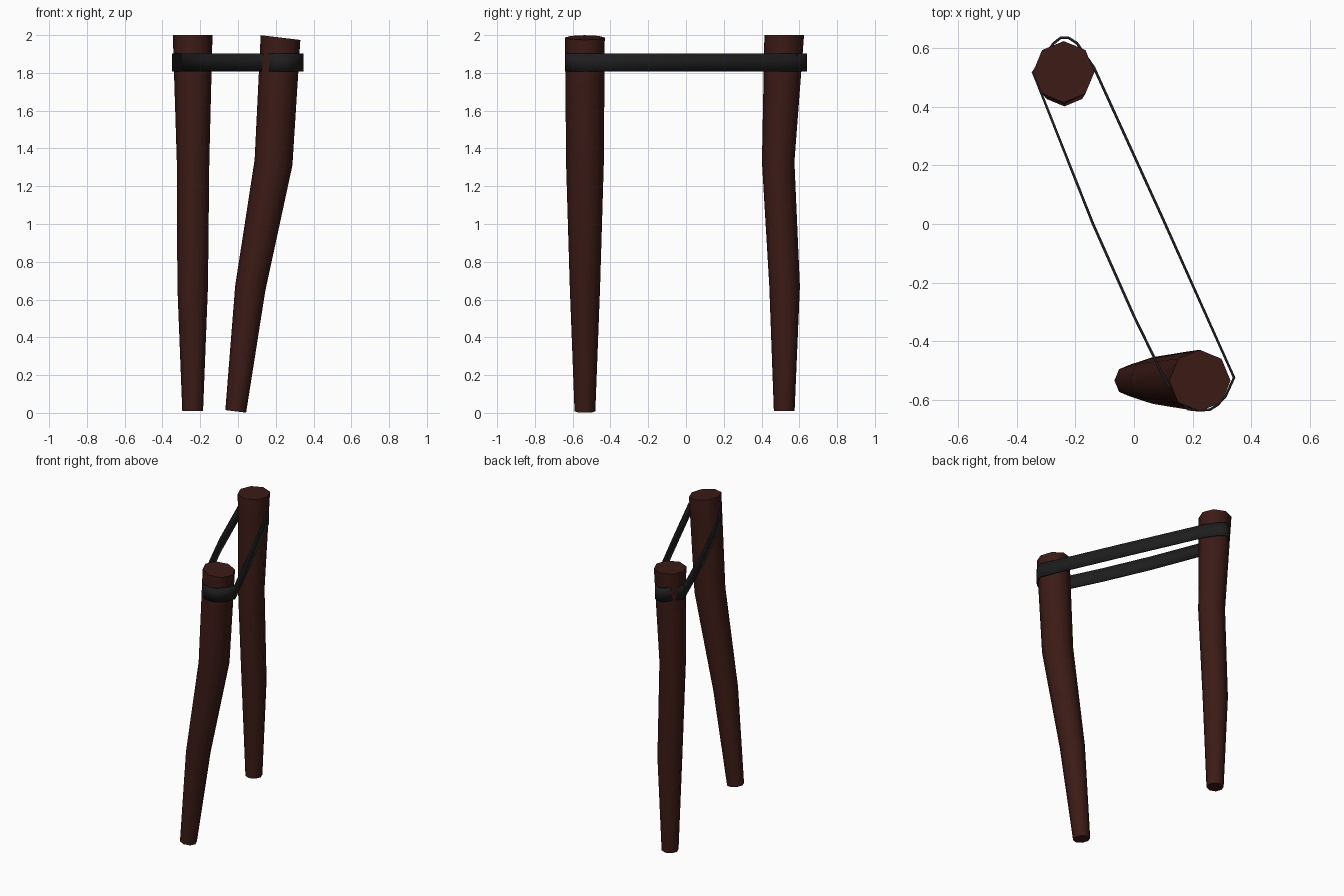
import bpy, bmesh, math
from mathutils import Vector

if "Cube" in bpy.data.objects:
    bpy.data.objects.remove(bpy.data.objects["Cube"])


def material(name, color):
    m = bpy.data.materials.new(name)
    m.diffuse_color = (*color, 1)
    m.use_nodes = True
    m.node_tree.nodes["Principled BSDF"].inputs["Base Color"].default_value = m.diffuse_color
    return m


def finish(name, bm, mat):
    bmesh.ops.recalc_face_normals(bm, faces=bm.faces)
    me = bpy.data.meshes.new(name)
    bm.to_mesh(me)
    bm.free()
    me.materials.append(mat)
    ob = bpy.data.objects.new(name, me)
    bpy.context.collection.objects.link(ob)
    bpy.context.view_layer.objects.active = ob
    ob.select_set(True)
    bpy.ops.object.shade_smooth_by_angle(angle=math.radians(50))
    ob.select_set(False)
    return ob


def pole(name, rings, mat, sides=8):
    """rings: (x, y, z, radius, rise of z per unit x)"""
    bm = bmesh.new()
    loops = []
    for x, y, z, r, tilt in rings:
        loop = []
        for i in range(sides):
            a = 2 * math.pi * i / sides
            dx, dy = r * math.cos(a), r * math.sin(a)
            loop.append(bm.verts.new((x + dx, y + dy, z + dx * tilt)))
        loops.append(loop)
    for lo, hi in zip(loops, loops[1:]):
        for i in range(sides):
            j = (i + 1) % sides
            bm.faces.new((lo[i], lo[j], hi[j], hi[i]))
    bm.faces.new(loops[0][::-1])
    bm.faces.new(loops[-1])
    return finish(name, bm, mat)


wood = material("dark_wood", (0.045, 0.011, 0.008))
rubber = material("black_band", (0.013, 0.013, 0.014))

# Back pole, nearly upright with a slight bend
pole("back_pole", [(-0.24, 0.52, 0.01, 0.055, 0),
                   (-0.24, 0.522, 0.67, 0.081, 0),
                   (-0.238, 0.488, 1.33, 0.086, 0),
                   (-0.24, 0.52, 2.0, 0.105, 0)], wood)

# Front pole, leaning to the right
pole("front_pole", [(-0.012, -0.535, 0.008, 0.055, -0.12),
                    (0.065, -0.535, 0.66, 0.08, -0.15),
                    (0.188, -0.535, 1.325, 0.1, -0.15),
                    (0.225, -0.535, 1.987, 0.105, -0.12)], wood)

# Elastic band looped round both poles
path = [(-0.345, 0.518), (-0.275, 0.617), (-0.25, 0.637), (-0.225, 0.637),
        (-0.195, 0.618), (-0.137, 0.535), (0.1, 0.015), (0.342, -0.525),
        (0.312, -0.59), (0.285, -0.618), (0.26, -0.634), (0.225, -0.637),
        (0.185, -0.633), (0.145, -0.59), (0.105, -0.53), (0.0, -0.315),
        (-0.14, 0.0)]
bm = bmesh.new()
low = [bm.verts.new((x, y, 1.807)) for x, y in path]
high = [bm.verts.new((x, y, 1.902)) for x, y in path]
for i in range(len(path)):
    j = (i + 1) % len(path)
    bm.faces.new((low[i], low[j], high[j], high[i]))
band = finish("elastic_band", bm, rubber)
solid = band.modifiers.new("thickness", 'SOLIDIFY')
solid.thickness = 0.009
solid.offset = 0
